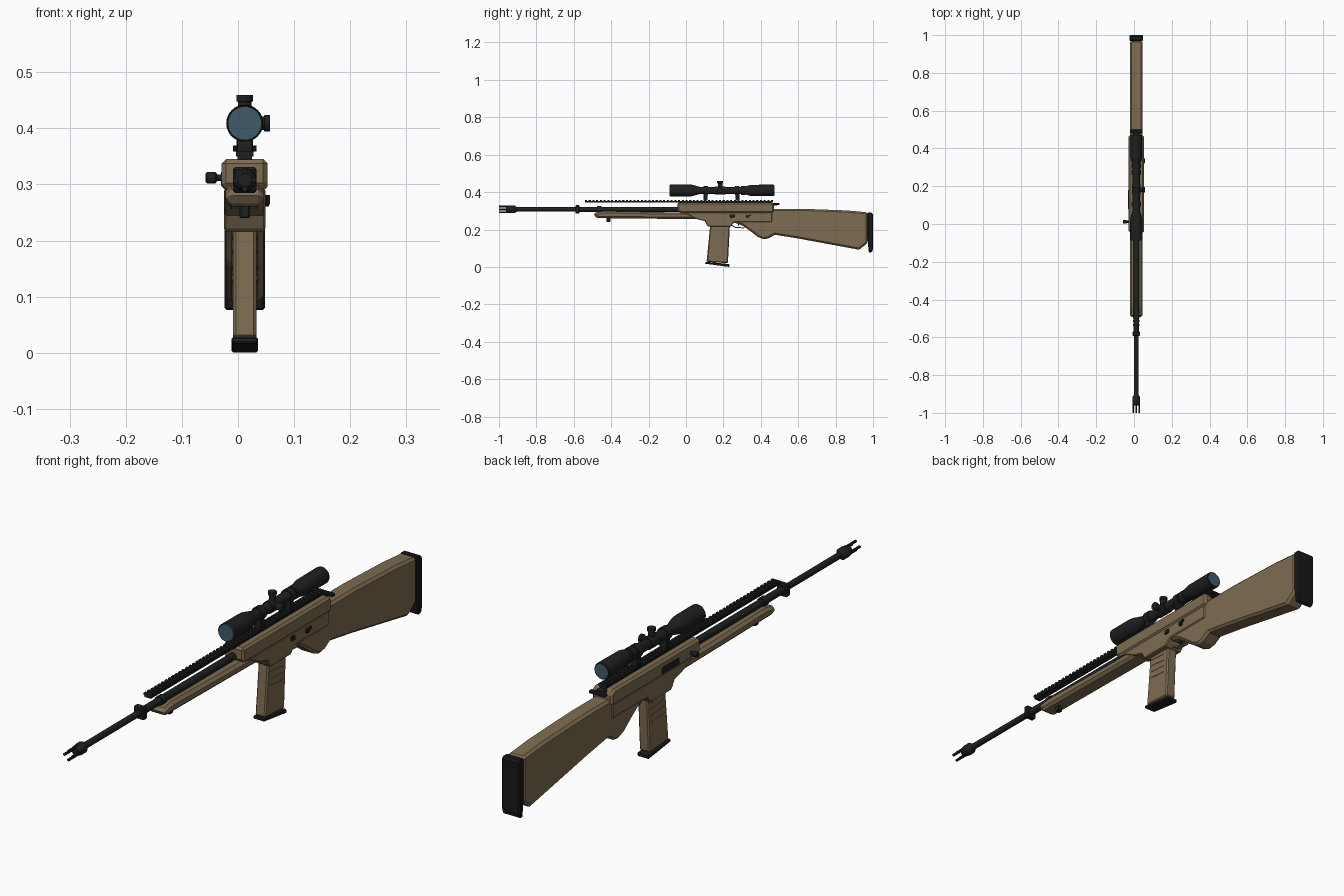
import bpy, bmesh, math
from mathutils import Vector, Matrix

if "Cube" in bpy.data.objects:
    bpy.data.objects.remove(bpy.data.objects["Cube"])

CX = 0.012          # centre plane of the rifle
BARREL_Z, SCOPE_Z = 0.308, 0.409


def material(name, rgb):
    m = bpy.data.materials.new(name)
    m.use_nodes = True
    m.diffuse_color = (*rgb, 1)
    m.node_tree.nodes["Principled BSDF"].inputs["Base Color"].default_value = (*rgb, 1)
    return m


TAN = material("tan polymer", (0.21, 0.15, 0.084))
BLACK = material("black metal", (0.013, 0.014, 0.014))
RUBBER = material("black rubber", (0.009, 0.009, 0.009))
GLASS = material("blue glass", (0.05, 0.105, 0.145))


def finish(name, bm, mat, bevel=0, segments=1, smooth=False):
    bmesh.ops.recalc_face_normals(bm, faces=bm.faces)
    me = bpy.data.meshes.new(name)
    bm.to_mesh(me)
    bm.free()
    me.materials.append(mat)
    ob = bpy.data.objects.new(name, me)
    bpy.context.collection.objects.link(ob)
    if bevel:
        mod = ob.modifiers.new("Bevel", "BEVEL")
        mod.width, mod.segments = bevel, segments
        mod.limit_method, mod.angle_limit = "ANGLE", math.radians(50)
    if smooth:
        bpy.ops.object.select_all(action="DESELECT")
        ob.select_set(True)
        bpy.context.view_layer.objects.active = ob
        bpy.ops.object.shade_smooth_by_angle(angle=math.radians(35))
    return ob


def prism(name, outline, half, mat, x=CX, bevel=0):
    """Side outline of (y, z) points, extruded across x."""
    bm = bmesh.new()
    face = bm.faces.new([bm.verts.new((x - half, y, z)) for y, z in outline])
    out = bmesh.ops.extrude_face_region(bm, geom=[face])["geom"]
    verts = [v for v in out if isinstance(v, bmesh.types.BMVert)]
    bmesh.ops.translate(bm, verts=verts, vec=(2 * half, 0, 0))
    return finish(name, bm, mat, bevel)


def box(name, x, y, z, mat, bevel=0):
    return prism(name, [(y[0], z[0]), (y[1], z[0]), (y[1], z[1]), (y[0], z[1])],
                 (x[1] - x[0]) / 2, mat, (x[0] + x[1]) / 2, bevel)


def lathe(name, profile, mat, origin, axis="Y", sides=24):
    """Profile of (distance, radius) pairs turned around an axis."""
    bm = bmesh.new()
    rings = []
    for d, r in profile:
        rings.append([bm.verts.new((r * math.cos(math.tau * i / sides),
                                    r * math.sin(math.tau * i / sides), d)) for i in range(sides)])
    for a, b in zip(rings, rings[1:]):
        for i in range(sides):
            j = (i + 1) % sides
            bm.faces.new((a[i], a[j], b[j], b[i]))
    bm.faces.new(rings[0])
    bm.faces.new(rings[-1])
    turn = Vector((0, 0, 1)).rotation_difference(
        Vector({"X": (1, 0, 0), "Y": (0, 1, 0), "Z": (0, 0, 1)}[axis])).to_matrix().to_4x4()
    bm.transform(Matrix.Translation(origin) @ turn)
    return finish(name, bm, mat, smooth=True)


def rod(name, start, end, r, mat, origin, axis="Y", sides=20):
    return lathe(name, [(start, r), (end, r)], mat, origin, axis, sides)


# Receiver
prism("upper_receiver", [(-0.045, 0.295), (-0.02, 0.288), (0.47, 0.288), (0.47, 0.335),
                         (0.455, 0.345), (-0.045, 0.345)], 0.041, TAN, bevel=0.008)
prism("lower_receiver", [(-0.03, 0.292), (0.0, 0.285), (0.06, 0.255), (0.1, 0.245), (0.115, 0.218),
                         (0.24, 0.218), (0.26, 0.24), (0.46, 0.24), (0.46, 0.292)],
      0.037, TAN, bevel=0.005)

# Stock with grip swell and rubber butt pad
prism("stock", [(0.25, 0.295), (0.25, 0.24), (0.3, 0.222), (0.335, 0.198), (0.385, 0.16), (0.415, 0.148),
                (0.44, 0.152), (0.475, 0.172), (0.6, 0.152), (0.925, 0.092), (0.972, 0.128),
                (0.972, 0.292), (0.86, 0.302), (0.62, 0.311), (0.46, 0.311)],
      0.033, TAN, bevel=0.009)
prism("butt_pad", [(0.972, 0.128), (0.978, 0.075), (0.995, 0.08), (1.0, 0.1),
                   (1.0, 0.282), (0.992, 0.29), (0.97, 0.29)], 0.036, RUBBER, bevel=0.004)

# Handguard
prism("handguard", [(-0.492, 0.29), (-0.492, 0.27), (-0.47, 0.261), (0.08, 0.255),
                    (0.08, 0.292), (-0.1, 0.292), (-0.44, 0.299)], 0.034, TAN, bevel=0.011)
box("sling_stud", (0.003, 0.021), (-0.425, -0.405), (0.24, 0.265), BLACK, 0.002)

# Trigger and guard
prism("trigger", [(0.283, 0.245), (0.276, 0.222), (0.283, 0.222), (0.293, 0.245)], 0.004, BLACK)
prism("trigger_guard", [(0.235, 0.225), (0.262, 0.209), (0.31, 0.206), (0.325, 0.215),
                        (0.31, 0.211), (0.264, 0.214), (0.24, 0.229)], 0.009, TAN)

# Magazine with side ribs
prism("magazine", [(0.13, 0.23), (0.235, 0.23), (0.224, 0.02), (0.11, 0.027)], 0.021, TAN, bevel=0.005)
prism("magazine_base", [(0.102, 0.017), (0.104, 0.028), (0.232, 0.015), (0.232, 0.0)],
      0.0235, BLACK, bevel=0.003)
for i in range(4):
    z = 0.131 + 0.025 * i
    for side in (-1, 1):
        prism("magazine_rib", [(0.137, z), (0.212, z - 0.006), (0.212, z), (0.137, z + 0.006)],
              0.001, TAN, CX + side * 0.0215)
    if i == 3:
        box("magazine_collar", (CX - 0.036, CX + 0.036), (0.118, 0.24), (0.216, 0.224), TAN, 0.002)

# Barrel, collars and pronged muzzle
axis = (CX, 0, BARREL_Z)
rod("barrel", -0.93, 0.05, 0.0115, BLACK, axis)
rod("barrel_sleeve", -0.57, 0.05, 0.0135, BLACK, axis)
rod("barrel_collar", -0.475, -0.452, 0.017, BLACK, axis)
box("front_block", (CX - 0.021, CX + 0.021), (-0.592, -0.57), (0.285, 0.331), BLACK, 0.004)
lathe("muzzle_body", [(-0.962, 0.012), (-0.955, 0.018), (-0.935, 0.021), (-0.918, 0.021),
                      (-0.904, 0.0125)], BLACK, axis)
for i in range(4):
    a = i * math.pi / 2
    x, z = CX + 0.016 * math.cos(a), BARREL_Z + 0.016 * math.sin(a)
    rod("muzzle_prong", -1.0, -0.93, 0.005, BLACK, (x, 0, z), sides=8)

# Toothed top rail
box("rail_base", (CX - 0.013, CX + 0.013), (-0.54, 0.465), (0.344, 0.352), BLACK)
for i in range(51):
    y = -0.54 + 0.0199 * i
    box("rail_tooth", (CX - 0.016, CX + 0.016), (y, y + 0.011), (0.35, 0.359), BLACK)

# Charging handle, bolt knob, ejection port and controls
box("charging_handle", (CX - 0.016, CX + 0.016), (0.45, 0.488), (0.328, 0.343), BLACK, 0.003)
box("charging_grip", (CX - 0.034, CX + 0.034), (0.482, 0.5), (0.33, 0.341), BLACK, 0.003)
lathe("bolt_handle", [(-0.058, 0.007), (-0.055, 0.01), (-0.04, 0.01), (-0.037, 0.006), (-0.02, 0.006)],
      BLACK, (0, 0.012, 0.312), "X", 16)
box("ejection_port", (CX - 0.0425, CX - 0.035), (0.08, 0.18), (0.298, 0.322), BLACK)
box("magazine_button", (0.045, 0.053), (0.235, 0.258), (0.264, 0.281), BLACK, 0.002)
rod("selector_pivot", 0.045, 0.055, 0.009, BLACK, (0, 0.328, 0.27), "X", 16)
prism("selector_lever", [(0.325, 0.264), (0.348, 0.274), (0.346, 0.281), (0.322, 0.274)],
      0.003, BLACK, 0.054)

# Scope
sight = (CX, 0, SCOPE_Z)
lathe("scope_tube", [(-0.082, 0.031), (-0.085, 0.033), (0.01, 0.033), (0.03, 0.031), (0.075, 0.019),
                     (0.31, 0.019), (0.335, 0.027), (0.35, 0.03), (0.462, 0.031),
                     (0.47, 0.03), (0.47, 0.028)], BLACK, sight, sides=32)
rod("front_lens", -0.087, -0.08, 0.03, GLASS, sight, sides=32)
rod("rear_lens", 0.465, 0.472, 0.026, GLASS, sight, sides=32)
rod("zoom_ring", 0.295, 0.318, 0.024, BLACK, sight)
rod("turret_housing", 0.155, 0.21, 0.022, BLACK, sight)
for y in (0.105, 0.275):
    rod("scope_ring", y - 0.012, y + 0.012, 0.024, BLACK, sight)
    box("scope_mount", (CX - 0.015, CX + 0.015), (y - 0.011, y + 0.011), (0.354, 0.392), BLACK, 0.002)
    rod("mount_screw", -0.021, 0.021, 0.005, BLACK, (CX, y, 0.364), "X", 10)
turret = [(0, 0.012), (0.038, 0.012), (0.039, 0.015), (0.05, 0.015)]
lathe("elevation_turret", turret, BLACK, (CX, 0.182, SCOPE_Z), "Z", 20)
lathe("side_turret", [(d * 0.9, r) for d, r in turret], BLACK, (CX, 0.182, SCOPE_Z), "X", 20)
